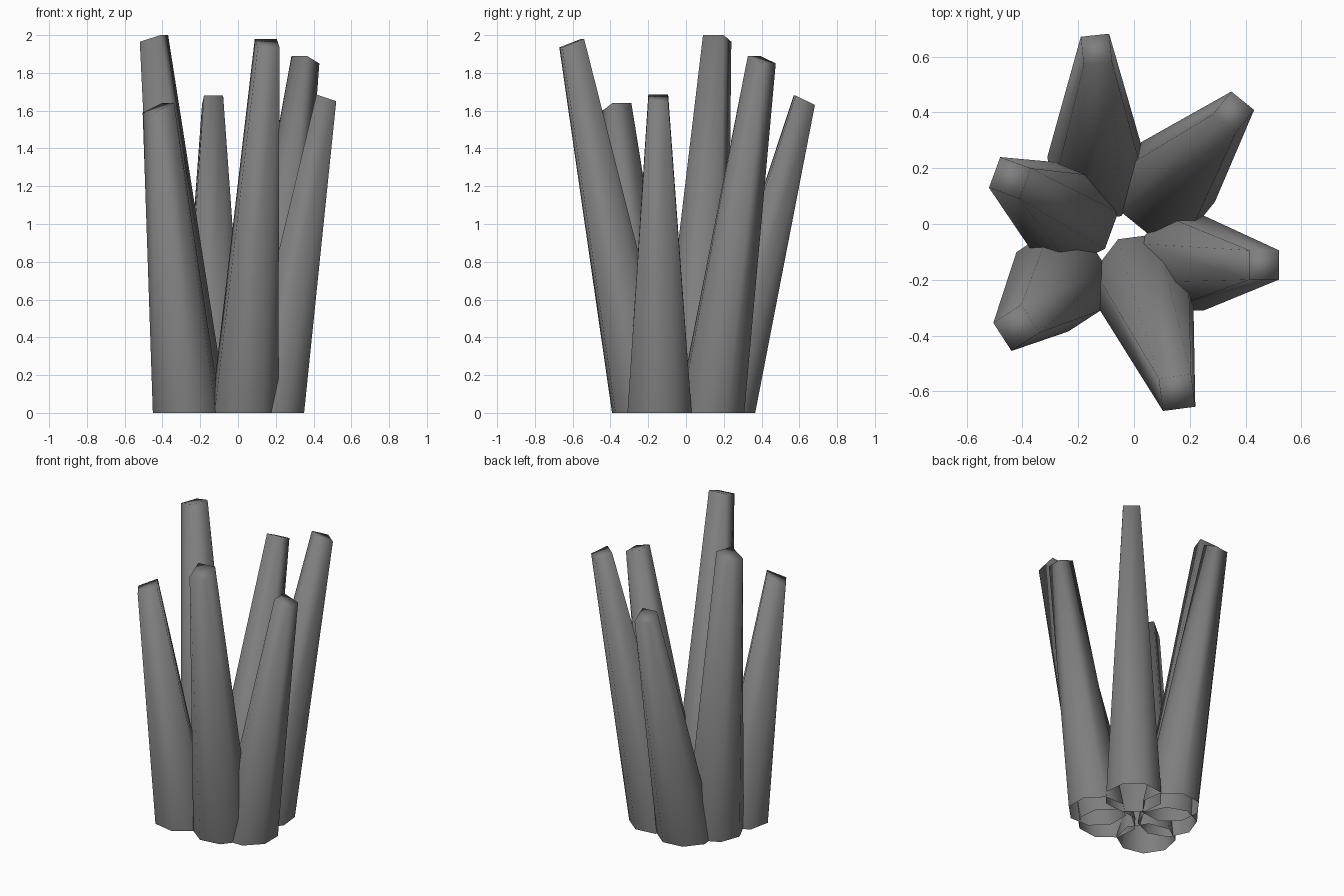
import bpy
import bmesh
from math import cos, sin, radians
from mathutils import Vector

cube = bpy.data.objects.get("Cube")
if cube:
    bpy.data.objects.remove(cube, do_unlink=True)

# One grey for every stalk
grey = bpy.data.materials.new("stone_grey")
grey.use_nodes = True
colour = (0.21, 0.21, 0.21, 1)
grey.diffuse_color = colour
grey.node_tree.nodes["Principled BSDF"].inputs["Base Color"].default_value = colour

BASE_RADIUS = 0.184


def stalk(name, base, facing, tip, low, high, width):
    """Open eight-sided foot tapering to a slanted square tip.
    tip is the middle of the tip's outer edge, facing its outward angle."""
    a = radians(facing)
    out = Vector((cos(a), sin(a), 0))
    side = Vector((-sin(a), cos(a), 0))
    bm = bmesh.new()

    # Foot ring, with one flat side facing outward
    foot = []
    for k in range(8):
        t = a + radians(22.5 + 45 * k)
        foot.append(bm.verts.new((base[0] + BASE_RADIUS * cos(t),
                                  base[1] + BASE_RADIUS * sin(t), 0)))

    # Square tip, higher on the inner side
    outer = Vector((tip[0], tip[1], low))
    inner = Vector((tip[0], tip[1], high)) - out * width
    half = side * width / 2
    top = [bm.verts.new(p) for p in
           (outer + half, inner + half, inner - half, outer - half)]

    # Each tip corner gathers two foot corners
    for k in range(8):
        n = (k + 1) % 8
        c, d = top[k // 2], top[n // 2]
        bm.faces.new((foot[k], foot[n], c) if c == d else (foot[k], foot[n], d, c))
    bm.faces.new(top)
    for f in bm.faces:
        f.smooth = True

    mesh = bpy.data.meshes.new(name)
    bm.to_mesh(mesh)
    bm.free()
    mesh.materials.append(grey)
    bpy.context.collection.objects.link(bpy.data.objects.new(name, mesh))


stalk("front_stalk", (0.035, -0.214), -82.5, (0.162, -0.663), 1.935, 1.98, 0.117)
stalk("left_stalk", (0.18, -0.14), 0, (0.52, -0.147), 1.65, 1.685, 0.105)
stalk("back_left_stalk", (0.114, 0.132), 51, (0.39, 0.442), 1.85, 1.89, 0.105)
stalk("back_stalk", (-0.134, 0.19), 96, (-0.14, 0.677), 1.63, 1.68, 0.102)
stalk("back_right_stalk", (-0.24, 0.035), 160, (-0.5, 0.185), 1.965, 2.0, 0.117)
stalk("front_right_stalk", (-0.27, -0.205), 213, (-0.472, -0.405), 1.59, 1.64, 0.12)
